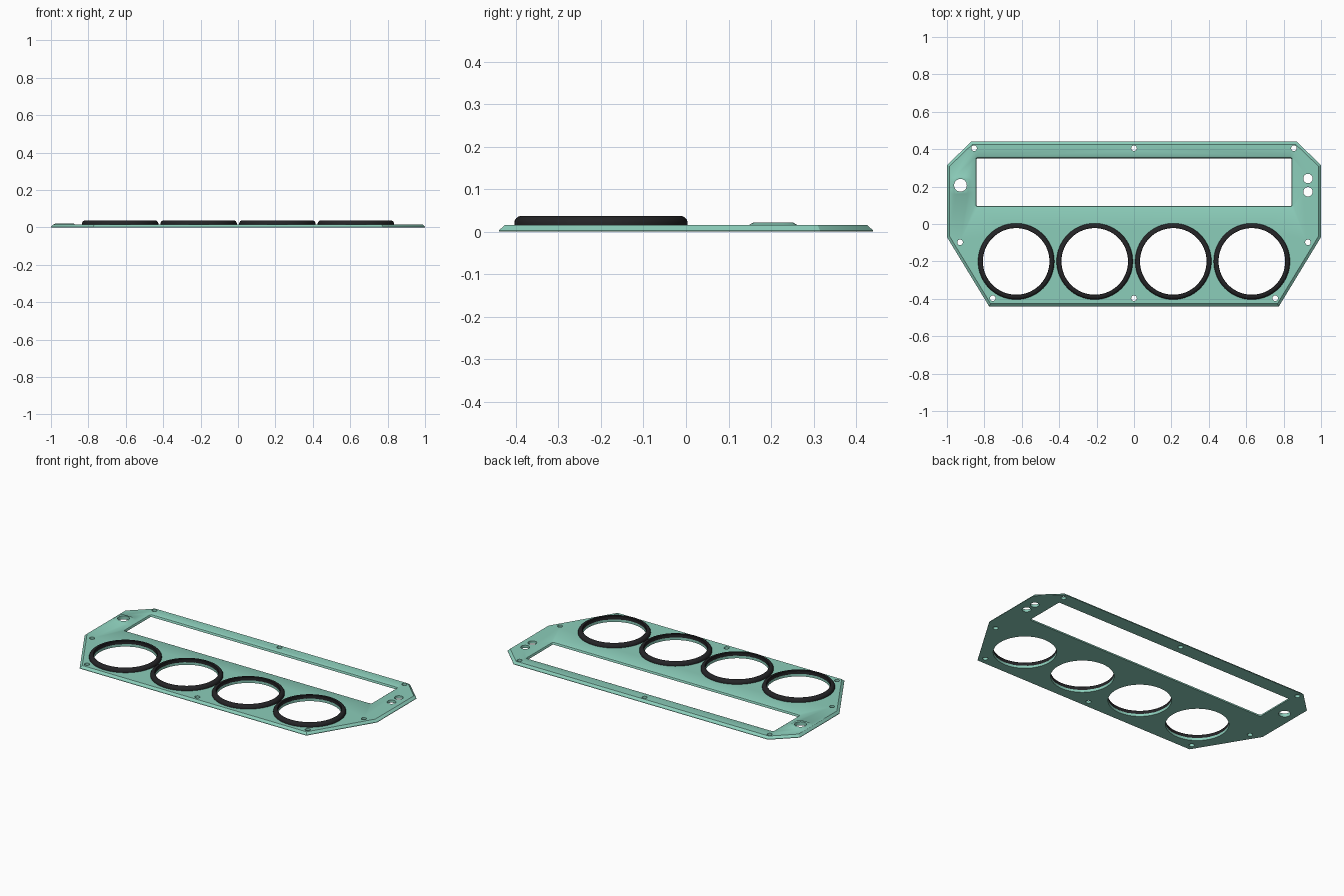
import bpy, bmesh, math

if "Cube" in bpy.data.objects:
    bpy.data.objects.remove(bpy.data.objects["Cube"], do_unlink=True)


def material(name, rgb):
    m = bpy.data.materials.new(name)
    m.use_nodes = True
    m.diffuse_color = (*rgb, 1)
    m.node_tree.nodes["Principled BSDF"].inputs["Base Color"].default_value = (*rgb, 1)
    return m


green = material("soft green", (0.26, 0.61, 0.49))
black = material("trim black", (0.018, 0.018, 0.02))


def loft(name, layers, mat, closed=False):
    """Solid through stacked (outline, z) layers; closed joins last to first."""
    bm = bmesh.new()
    loops = [[bm.verts.new((x, y, z)) for x, y in pts] for pts, z in layers]
    n = len(loops[0])
    for a, b in zip(loops, loops[1:] + (loops[:1] if closed else [])):
        for i in range(n):
            j = (i + 1) % n
            bm.faces.new((a[i], a[j], b[j], b[i]))
    if not closed:
        bm.faces.new(loops[0])
        bm.faces.new(loops[-1])
    bmesh.ops.recalc_face_normals(bm, faces=bm.faces)
    mesh = bpy.data.meshes.new(name)
    bm.to_mesh(mesh)
    bm.free()
    mesh.materials.append(mat)
    obj = bpy.data.objects.new(name, mesh)
    bpy.context.collection.objects.link(obj)
    return obj


def circle(x, y, r, n=32, turn=0.0):
    angles = [math.tau * i / n + turn for i in range(n)]
    return [(x + r * math.cos(a), y + r * math.sin(a)) for a in angles]


def rounded_rect(x, y, hx, hy, r, n=4):
    pts = []
    for k, (sx, sy) in enumerate([(1, 1), (-1, 1), (-1, -1), (1, -1)]):
        for i in range(n + 1):
            a = math.pi / 2 * (k + i / n)
            pts.append((x + sx * (hx - r) + r * math.cos(a),
                        y + sy * (hy - r) + r * math.sin(a)))
    return pts


def combine(target, tool, operation):
    mod = target.modifiers.new(operation.lower(), 'BOOLEAN')
    mod.operation, mod.solver, mod.object = operation, 'EXACT', tool
    bpy.context.view_layer.objects.active = target
    bpy.ops.object.modifier_apply(modifier=mod.name)
    bpy.data.objects.remove(tool, do_unlink=True)


def outline(inset):
    half = [(0.775 - inset * 0.6, -0.44 + inset), (1 - inset, -0.07 + inset * 0.3),
            (1 - inset, 0.315 - inset * 0.4), (0.87 - inset * 0.4, 0.44 - inset)]
    return half + [(-x, y) for x, y in reversed(half)]


TOP = 0.016

# Base plate with a sloped rim
plate = loft("panel_plate", [(outline(0), 0), (outline(0), 0.003),
                             (outline(0.014), TOP)], green)

# Raised boss around the knob hole
boss = loft("knob_boss", [(rounded_rect(-0.928, 0.205, s, s, s * 0.55), z)
                          for s, z in [(0.056, 0.008), (0.056, TOP), (0.046, 0.022)]], green)
combine(plate, boss, 'UNION')

# Display window with softly flared edges
window = loft("window_cutter", [
    (rounded_rect(0, 0.224, 0.842 + d, 0.127 + d, 0.006 + d), z)
    for d, z in [(0, -0.05), (0, 0.005), (0.004, 0.012), (0.012, TOP), (0.014, 0.05)]], green)
combine(plate, window, 'DIFFERENCE')

# Dial openings, knob and lamp holes, screw holes
dial_x = (-0.63, -0.21, 0.21, 0.63)
holes = [(x, -0.2, 0.178, 64) for x in dial_x]
holes += [(-0.928, 0.207, 0.034, 32), (0.93, 0.243, 0.025, 32), (0.93, 0.172, 0.025, 32)]
screws = [(0, 0.405), (0, -0.397)]
for x, y in [(0.855, 0.405), (0.93, -0.098), (0.755, -0.397)]:
    screws += [(x, y), (-x, y)]
holes += [(x, y, 0.015, 20) for x, y in screws]
for x, y, r, n in holes:
    cutter = loft("hole_cutter", [(circle(x, y, r, n), -0.05), (circle(x, y, r, n), 0.06)], green)
    combine(plate, cutter, 'DIFFERENCE')

# Dial bezels with a rounded outer shoulder
arc = [math.pi / 2 * i / 6 for i in range(7)]
profile = [(0.178, TOP - 0.001), (0.204, TOP - 0.001)]
profile += [(0.187 + 0.017 * math.cos(a), 0.02 + 0.017 * math.sin(a)) for a in arc]
profile += [(0.18, 0.037), (0.178, 0.035)]
bezels = [loft("dial_bezel_%d" % (i + 1),
               [(circle(x, -0.2, r, 64), z) for r, z in profile], black, closed=True)
          for i, x in enumerate(dial_x)]

# Smooth the curved surfaces while keeping edges crisp
bpy.ops.object.select_all(action='DESELECT')
for obj in bezels + [plate]:
    obj.select_set(True)
bpy.context.view_layer.objects.active = plate
bpy.ops.object.shade_smooth_by_angle(angle=math.radians(30))
